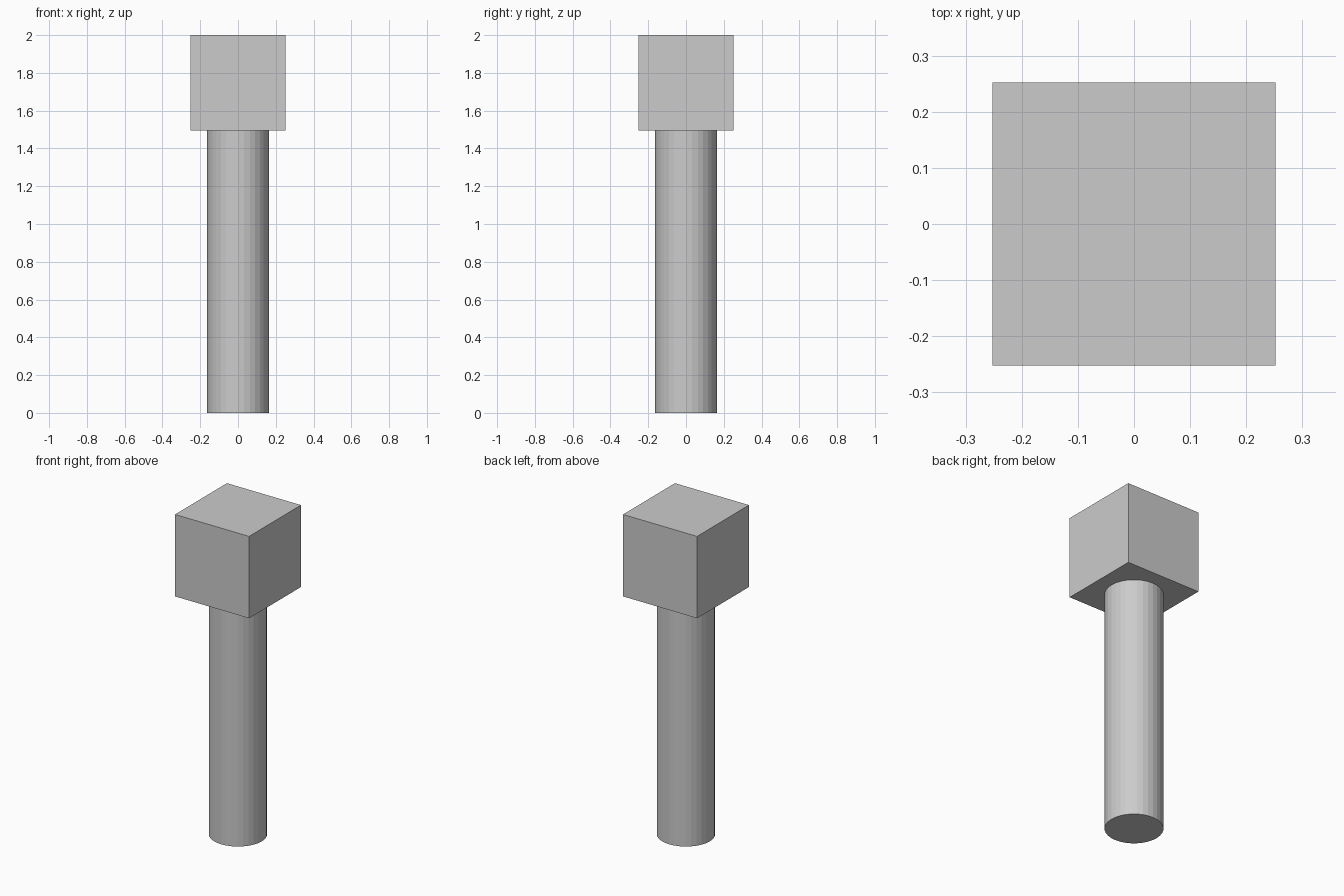
import bpy

if "Cube" in bpy.data.objects:
    bpy.data.objects.remove(bpy.data.objects["Cube"])

HEAD = 0.505          # cube edge length
HEIGHT = 2.0
SHAFT = HEIGHT - HEAD

# Round shaft, flat-faced with 32 sides
bpy.ops.mesh.primitive_cylinder_add(vertices=32, radius=0.163, depth=SHAFT,
                                    location=(0, 0, SHAFT / 2))
bpy.context.object.name = "shaft"

# Cube head sitting on the shaft
bpy.ops.mesh.primitive_cube_add(size=HEAD, location=(0, 0, HEIGHT - HEAD / 2))
bpy.context.object.name = "head"
